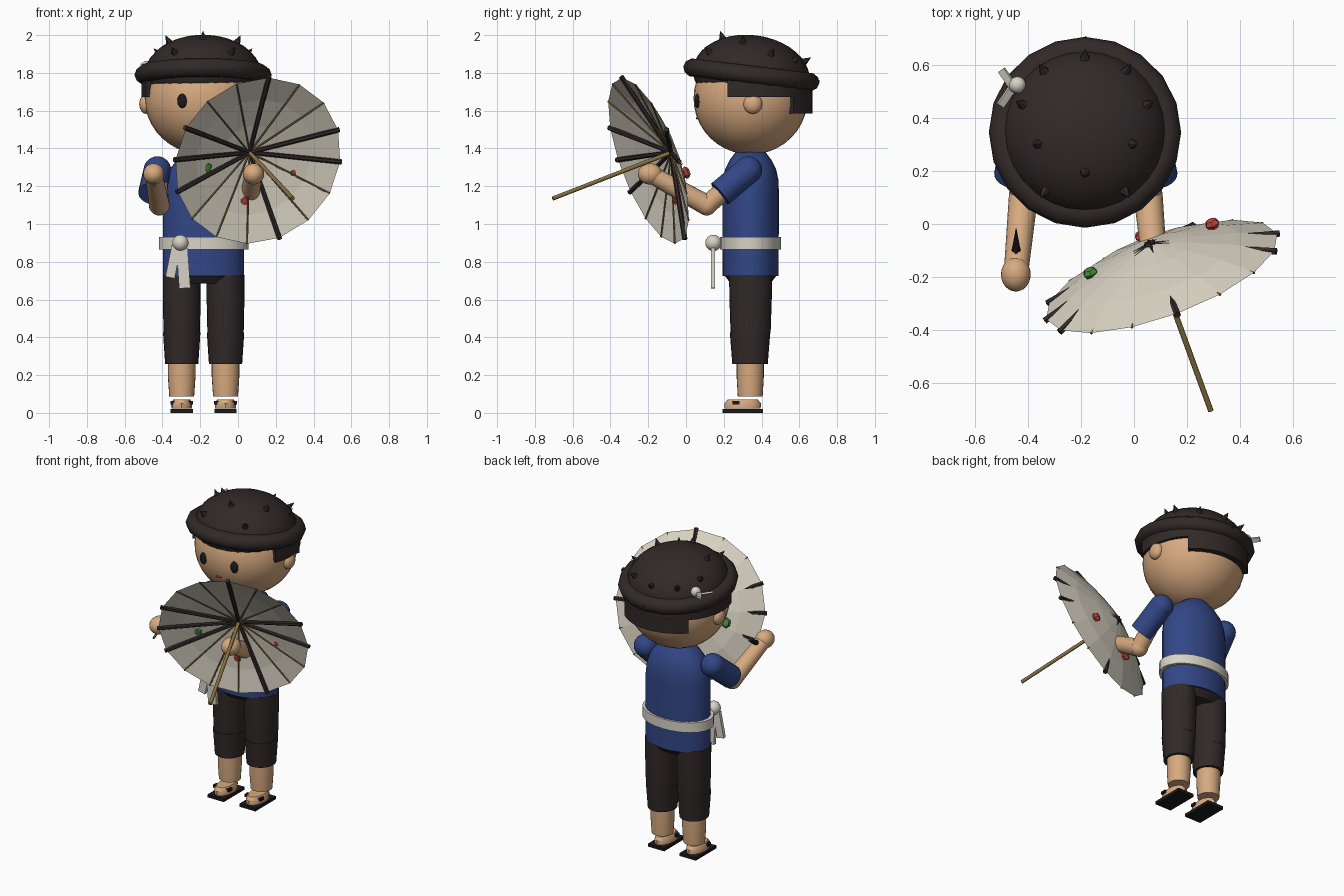
import bpy, bmesh, math
from mathutils import Vector, Matrix

if "Cube" in bpy.data.objects:
    bpy.data.objects.remove(bpy.data.objects["Cube"])

CX, CY = -0.182, 0.342          # body axis


def material(name, rgb):
    m = bpy.data.materials.new(name)
    m.diffuse_color = (*rgb, 1)
    m.use_nodes = True
    m.node_tree.nodes["Principled BSDF"].inputs["Base Color"].default_value = m.diffuse_color
    return m


SKIN = material("skin", (0.68, 0.40, 0.215))
BLUE = material("blue cloth", (0.032, 0.062, 0.24))
DARK = material("dark brown", (0.030, 0.022, 0.021))
BLACK = material("black", (0.012, 0.011, 0.012))
CREAM = material("cream cloth", (0.68, 0.65, 0.57))
PAPER = material("paper", (0.70, 0.655, 0.55))
WOOD = material("wood", (0.25, 0.17, 0.055))
RED = material("red", (0.55, 0.06, 0.04))
GREEN = material("green", (0.07, 0.26, 0.04))


def finish(name, bm, mat, smooth=True):
    bmesh.ops.recalc_face_normals(bm, faces=bm.faces)
    me = bpy.data.meshes.new(name)
    bm.to_mesh(me)
    bm.free()
    ob = bpy.data.objects.new(name, me)
    bpy.context.collection.objects.link(ob)
    me.materials.append(mat)
    if smooth:
        bpy.ops.object.select_all(action='DESELECT')
        ob.select_set(True)
        bpy.context.view_layer.objects.active = ob
        bpy.ops.object.shade_smooth_by_angle(angle=math.radians(40))
    return ob


def ball(name, c, r, mat, seg=24, rings=14, rot=None):
    r = (r, r, r) if isinstance(r, (int, float)) else r
    bm = bmesh.new()
    m = Matrix.Translation(c) @ (rot or Matrix()) @ Matrix.Diagonal((*r, 1))
    bmesh.ops.create_uvsphere(bm, u_segments=seg, v_segments=rings, radius=1, matrix=m)
    return finish(name, bm, mat)


def rod(name, p, q, r1, r2, mat, seg=16, smooth=True):
    p, q = Vector(p), Vector(q)
    bm = bmesh.new()
    m = Matrix.Translation((p + q) / 2) @ (q - p).to_track_quat('Z', 'Y').to_matrix().to_4x4()
    bmesh.ops.create_cone(bm, cap_ends=True, segments=seg, radius1=r1, radius2=r2,
                          depth=(q - p).length, matrix=m)
    return finish(name, bm, mat, smooth)


def box(name, c, size, mat, rot=None):
    bm = bmesh.new()
    m = Matrix.Translation(c) @ (rot or Matrix()) @ Matrix.Diagonal((*size, 1))
    bmesh.ops.create_cube(bm, size=1, matrix=m)
    return finish(name, bm, mat, False)


def loft(name, x, y, rows, mat, seg=24):
    """Stack of ellipses (z, rx, ry), capped at both ends."""
    bm = bmesh.new()
    loops = [[bm.verts.new((x + rx * math.cos(t), y + ry * math.sin(t), z))
              for t in (2 * math.pi * i / seg for i in range(seg))] for z, rx, ry in rows]
    for a, b in zip(loops, loops[1:]):
        for i in range(seg):
            bm.faces.new((a[i], a[(i + 1) % seg], b[(i + 1) % seg], b[i]))
    bm.faces.new(loops[0][::-1])
    bm.faces.new(loops[-1])
    return finish(name, bm, mat)


# torso, belt, hips, neck
loft("tunic", CX, CY, [(0.725, .215, .148), (1.15, .215, .15), (1.23, .205, .148), (1.29, .18, .135),
                       (1.34, .14, .11), (1.38, .085, .08)], BLUE)
loft("belt", CX, CY, [(0.865, .237, .162), (0.93, .237, .162)], CREAM)
loft("hips", CX, CY, [(0.685, .17, .105), (0.735, .21, .144)], DARK)
loft("neck", CX, CY, [(1.34, .075, .075), (1.42, .075, .075)], SKIN)

# belt knot with two hanging ends
ball("belt_knot", (-.305, .145, .90), .043, CREAM)
box("belt_end_left", (-.343, .143, .80), (.05, .022, .17), CREAM, Matrix.Rotation(.2, 4, 'Y'))
box("belt_end_right", (-.289, .143, .765), (.06, .022, .21), CREAM, Matrix.Rotation(-.07, 4, 'Y'))

# legs, feet and sandals
for s, side in ((-1, "right"), (1, "left")):
    lx = CX + s * .116
    loft(side + "_trouser", lx, CY, [(0.42, .096, .106), (0.6, .10, .112), (0.73, .10, .114)], DARK)
    loft(side + "_trouser_cuff", lx, CY - .003, [(0.26, .088, .094), (0.425, .099, .107)], DARK)
    loft(side + "_calf", lx, CY - .002, [(0.088, .066, .066), (0.19, .073, .072), (0.28, .073, .072)], SKIN)
    loft(side + "_foot", lx, .30, [(0.022, .055, .095), (0.05, .056, .097), (0.07, .045, .08)], SKIN, 12)
    box(side + "_sandal_sole", (lx, .30, .01), (.118, .215, .02), BLACK)
    box(side + "_sandal_strap", (lx, .265, .053), (.12, .035, .018), BLACK)

# bent arms
for s, side in ((-1, "right"), (1, "left")):
    shoulder = (CX + s * .245, .33, 1.285)
    cuff = (CX + s * .275, .18, 1.16)
    elbow = (CX + s * .235, .11, 1.10)
    hand = (CX + s * .264, -.19, 1.265)
    ball(side + "_shoulder", shoulder, .073, BLUE)
    rod(side + "_sleeve", shoulder, cuff, .073, .072, BLUE, 20)
    rod(side + "_upper_arm", shoulder, elbow, .05, .052, SKIN)
    ball(side + "_elbow", elbow, .055, SKIN)
    rod(side + "_forearm", elbow, hand, .055, .046, SKIN)
    ball(side + "_hand", hand, (.056, .065, .056), SKIN)

# dart held in the right hand
rod("dart_shaft", (-.445, -.25, 1.20), (-.445, -.09, 1.28), .007, .007, WOOD, 8)
rod("dart_tip", (-.445, -.10, 1.275), (-.445, -.015, 1.32), .017, .001, BLACK, 8)

# head and face
ball("head", (CX, CY, 1.665), (.312, .302, .297), SKIN, 36, 20)
for s, side in ((-1, "right"), (1, "left")):
    ball(side + "_ear", (CX + s * .305, CY + .012, 1.635), (.036, .05, .052), SKIN, 16, 10)
    ball(side + "_eye", (CX + s * .113, .06, 1.652), (.026, .014, .038), BLACK, 16, 10)
ball("mouth", (CX, .058, 1.56), (.022, .006, .006), RED, 12, 8)


def hair_band(name, a0, a1, z0, z1):
    bm = bmesh.new()
    n = 20
    rows = []
    for i in range(n + 1):
        t = math.radians(a0 + (a1 - a0) * i / n)
        rows.append([bm.verts.new((CX + r * math.cos(t), CY + r * math.sin(t), z))
                     for r, z in ((.27, z0), (.328, z0), (.328, z1), (.27, z1))])
    for a, b in zip(rows, rows[1:]):
        for k in range(4):
            bm.faces.new((a[k], a[(k + 1) % 4], b[(k + 1) % 4], b[k]))
    bm.faces.new(rows[0])
    bm.faces.new(rows[-1])
    finish(name, bm, DARK)


hair_band("hair_sides", -22, 202, 1.672, 1.77)
hair_band("hair_nape", 44, 136, 1.585, 1.68)

# hat: dome, rolled brim, thorns
HAT = Vector((CX - .003, CY + .004, 1.79))
tilt = Matrix.Rotation(math.radians(-7), 4, 'X')
ball("hat_dome", HAT, (.31, .31, .21), DARK, 28, 20, tilt)
bm = bmesh.new()
N, M = 20, 10
ring = []
for i in range(N):
    t = 2 * math.pi * i / N
    ring.append([bm.verts.new(HAT + tilt @ Vector((
        (.308 + .055 * math.cos(p)) * math.cos(t), (.308 + .055 * math.cos(p)) * math.sin(t),
        .05 * math.sin(p)))) for p in (2 * math.pi * j / M for j in range(M))])
for i in range(N):
    a, b = ring[i], ring[(i + 1) % N]
    for j in range(M):
        bm.faces.new((a[j], a[(j + 1) % M], b[(j + 1) % M], b[j]))
finish("hat_brim", bm, DARK)
thorns = [(0, .27), (0, -.175)] + [(s * x, y) for s in (-1, 1) for x, y in
          ((.155, .22), (.235, .09), (.18, -.065), (.15, -.235))]
for i, (x, y) in enumerate(thorns):
    z = .21 * math.sqrt(max(.02, 1 - (x * x + y * y) / .31 ** 2))
    nrm = tilt @ Vector((x / .31 ** 2, y / .31 ** 2, z / .21 ** 2)).normalized()
    p = HAT + tilt @ Vector((x, y, z))
    rod("hat_thorn_%d" % i, p - nrm * .012, p + nrm * .04, .024, .001, DARK, 6, False)
rod("hat_thorn_back", (CX, .67, 1.74), (CX, .71, 1.76), .024, .001, DARK, 6, False)

# hat ornament
ball("hat_bead", (-.44, .525, 1.85), .032, CREAM, 16, 10)
box("hat_ribbon_front", (-.475, .49, 1.835), (.03, .105, .012), CREAM,
    Matrix.Rotation(-.6, 4, 'Z') @ Matrix.Rotation(.5, 4, 'Y'))
box("hat_ribbon_back", (-.475, .545, 1.85), (.03, .09, .012), CREAM,
    Matrix.Rotation(.6, 4, 'Z') @ Matrix.Rotation(-.5, 4, 'Y'))

# parasol: frame axis points from canopy to handle end
AX = Vector((.326, -.888, -.326)).normalized()
E1 = Vector((.945, .306, .112)).normalized()
E2 = AX.cross(E1).normalized()
RIM = Vector((.105, -.198, 1.335))
TOP = RIM - AX * .14
R, K = .465, 16


def on_parasol(r, angle, depth):
    return TOP + AX * depth + (E1 * math.cos(angle) + E2 * math.sin(angle)) * r


angles = [math.radians(82.5 - 22.5 * i) for i in range(K)]
bm = bmesh.new()
apex = bm.verts.new(TOP)
loops = [[bm.verts.new(on_parasol(R * f, a, d)) for a in angles]
         for f, d in ((.35, .034), (.7, .082), (1, .14))]
for i in range(K):
    j = (i + 1) % K
    bm.faces.new((apex, loops[0][i], loops[0][j]))
    for a, b in zip(loops, loops[1:]):
        bm.faces.new((a[i], b[i], b[j], a[j]))
finish("parasol_canopy", bm, PAPER, False)

# ribs: seven thick dark ones, the rest thin wood
for i, a in enumerate(angles):
    if i in (0, 3, 4, 7, 11, 12, 13):
        rod("parasol_thick_rib_%d" % i, on_parasol(-.02, a, 0), on_parasol(R + .008, a, .143),
            .011, .014, DARK, 6, False)
    else:
        rod("parasol_thin_rib_%d" % i, on_parasol(0, a, .005), on_parasol(R, a, .142),
            .005, .005, WOOD, 5, False)
rod("parasol_handle", TOP, (.29, -.705, 1.135), .011, .011, WOOD, 10)

# painted fruit on the canopy
for name, c, mat in (("red_fruit_outer", (.295, 0, 1.272), RED), ("red_fruit_lower", (.03, -.045, 1.12), RED),
                     ("green_fruit", (-.165, -.185, 1.30), GREEN)):
    ball(name, c, (.03, .034, .022), mat, 6, 4, AX.to_track_quat('Z', 'Y').to_matrix().to_4x4())
